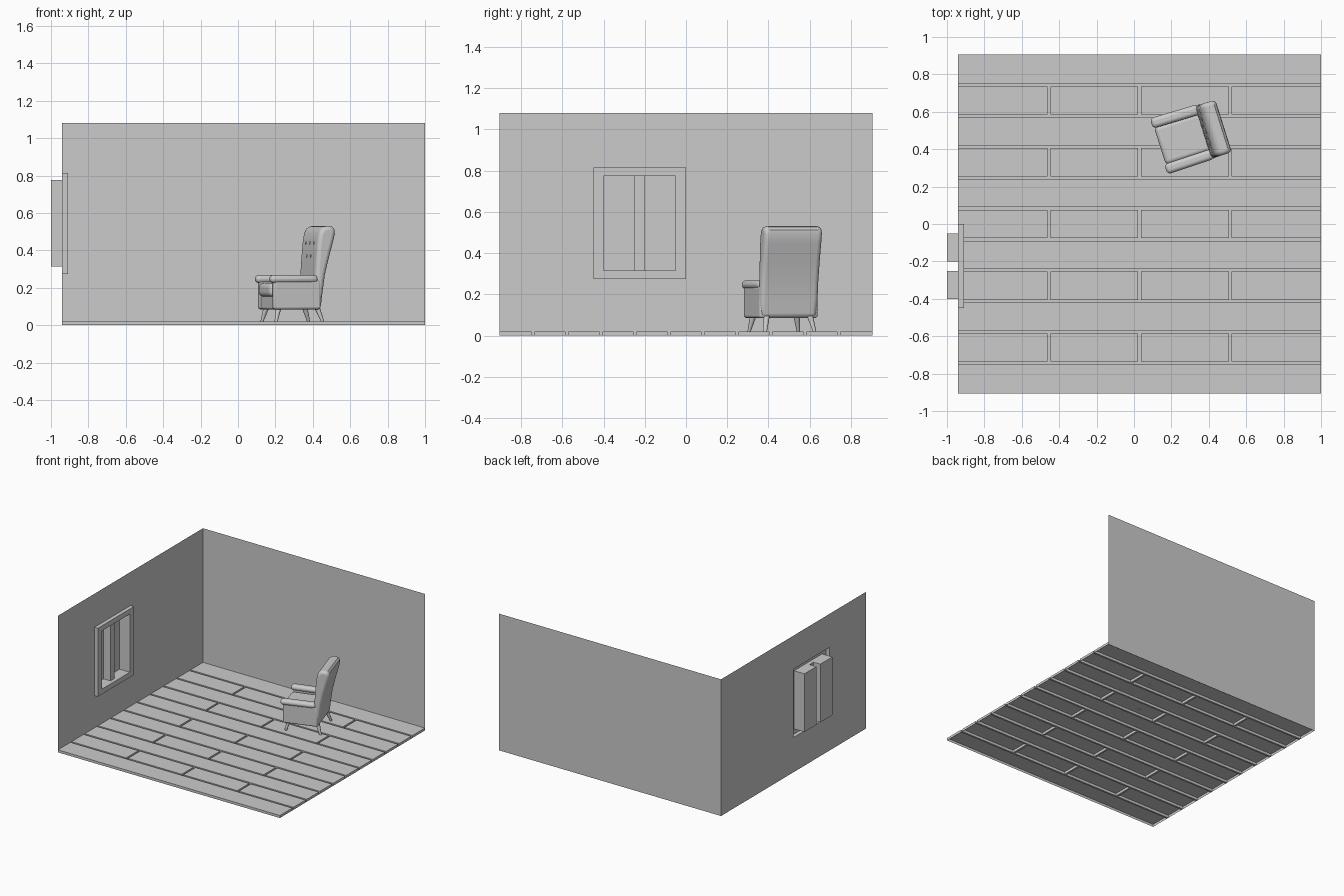
import bpy, bmesh, math
from mathutils import Matrix, Vector

if "Cube" in bpy.data.objects:
    bpy.data.objects.remove(bpy.data.objects["Cube"])


def finish(name, bm, matrix=None, smooth=False, bevel=0.0, segments=4):
    bmesh.ops.remove_doubles(bm, verts=bm.verts, dist=1e-5)
    bmesh.ops.recalc_face_normals(bm, faces=bm.faces)
    mesh = bpy.data.meshes.new(name)
    bm.to_mesh(mesh)
    bm.free()
    ob = bpy.data.objects.new(name, mesh)
    bpy.context.collection.objects.link(ob)
    if matrix is not None:
        ob.matrix_world = matrix
    if bevel:
        m = ob.modifiers.new("bevel", "BEVEL")
        m.width, m.segments, m.limit_method = bevel, segments, "ANGLE"
        m.angle_limit = math.radians(50)
    if smooth:
        for p in mesh.polygons:
            p.use_smooth = True
    return ob


def stepped_sheet(name, us, vs, height, place, rim=None):
    """Thin sheet of cells at different heights, joined by side walls."""
    bm = bmesh.new()

    def quad(*pts):
        bm.faces.new([bm.verts.new(place(*p)) for p in pts])

    def h(i, j):
        if 0 <= i < len(us) - 1 and 0 <= j < len(vs) - 1:
            return height((us[i] + us[i + 1]) / 2, (vs[j] + vs[j + 1]) / 2)
        return rim

    for i in range(-1, len(us) - 1):
        for j in range(-1, len(vs) - 1):
            a = h(i, j)
            if i >= 0 and j >= 0:
                quad((us[i], vs[j], a), (us[i + 1], vs[j], a),
                     (us[i + 1], vs[j + 1], a), (us[i], vs[j + 1], a))
            b, c = h(i + 1, j), h(i, j + 1)
            if j >= 0 and None not in (a, b) and a != b:
                u = us[i + 1]
                quad((u, vs[j], a), (u, vs[j + 1], a), (u, vs[j + 1], b), (u, vs[j], b))
            if i >= 0 and None not in (a, c) and a != c:
                v = vs[j + 1]
                quad((us[i], v, a), (us[i + 1], v, a), (us[i + 1], v, c), (us[i], v, c))
    return finish(name, bm)


X0, X1, Y, TOP, PLANK = -0.94, 1.0, 0.905, 1.08, 0.02

# floor: raised planks with grooves, every second row cut into boards
G = 0.0075
grooves = [-0.7425 + 0.165 * k for k in range(10)]
joints = [-0.455, 0.03, 0.515]


def plank_height(x, y):
    if any(abs(y - g) < G for g in grooves):
        return 0.0
    row = sum(y > g for g in grooves)
    if row % 2 and any(abs(x - q) < G for q in joints):
        return 0.0
    return PLANK


xs = [X0] + [q + s for q in joints for s in (-G, G)] + [X1]
ys = [-Y] + [g + s for g in grooves for s in (-G, G)] + [Y]
stepped_sheet("floor_planks", xs, ys, plank_height, lambda u, v, h: (u, v, h), rim=0.0)


# window wall: frame raised inward, two panes pushed outward
def wall_height(y, z):
    if -0.40 < y < -0.05 and 0.315 < z < 0.775:
        return 0.0 if -0.25 < y < -0.20 else -0.06
    if -0.45 < y < 0.0 and 0.275 < z < 0.815:
        return 0.03
    return 0.0


stepped_sheet("window_wall", [-Y, -0.45, -0.40, -0.25, -0.20, -0.05, 0.0, Y],
              [0, 0.275, 0.315, 0.775, 0.815, TOP], wall_height,
              lambda u, v, h: (X0 + h, u, v))

# plain back wall
stepped_sheet("back_wall", [X0, X1], [0, TOP], lambda u, v: 0.0,
              lambda u, v, h: (u, Y, v))

# armchair: built facing -y, then turned and placed
CHAIR = Matrix.Translation((0.313, 0.472, 0)) @ Matrix.Rotation(math.radians(-72.5), 4, "Z")


def block(name, x, y, z, bevel, segments=4):
    bm = bmesh.new()
    bmesh.ops.create_cube(bm, size=1)
    for v in bm.verts:
        v.co = Vector([(r[0] + r[1]) / 2 + c * (r[1] - r[0]) for r, c in zip((x, y, z), v.co)])
    return finish(name, bm, CHAIR, True, bevel, segments)


block("seat_base", (-0.14, 0.14), (-0.165, 0.09), (0.085, 0.16), 0.01)
block("seat_cushion", (-0.108, 0.108), (-0.183, 0.08), (0.152, 0.225), 0.025, 5)

for side, s in (("left", -1), ("right", 1)):
    # side panel and padded arm
    block(side + "_side_panel", sorted((s * 0.105, s * 0.149)), (-0.172, 0.09), (0.085, 0.24), 0.012)
    arm = block(side + "_arm_pad", sorted((s * 0.1, s * 0.157)), (-0.19, 0.075), (0.225, 0.268), 0.021, 5)
    for v in arm.data.vertices:
        if v.co.y > 0:
            v.co.x -= s * 0.004
    # splayed tapered legs
    for end, y_foot, y_top in (("front", -0.155, -0.135), ("back", 0.108, 0.08)):
        bm = bmesh.new()
        foot, top = Vector((s * 0.126, y_foot, 0.016)), Vector((s * 0.11, y_top, 0.095))
        bmesh.ops.create_cone(bm, cap_ends=True, segments=12, radius1=0.008, radius2=0.016, depth=1)
        for v in bm.verts:
            c = foot.lerp(top, v.co.z + 0.5)
            v.co = Vector((c.x + v.co.x, c.y + v.co.y, c.z))
        finish(f"{side}_{end}_leg", bm, CHAIR)

# reclined back rest from a side profile
profile = [(0.096, 0.085), (0.104, 0.17), (0.118, 0.27), (0.140, 0.36), (0.165, 0.45),
           (0.174, 0.49), (0.172, 0.512), (0.160, 0.526), (0.140, 0.531), (0.115, 0.528),
           (0.095, 0.515), (0.083, 0.49), (0.076, 0.45), (0.068, 0.36), (0.062, 0.27),
           (0.058, 0.17), (0.050, 0.085)]
bm = bmesh.new()
face = bm.faces.new([bm.verts.new((-0.147, y, z)) for y, z in profile])
new = bmesh.ops.extrude_face_region(bm, geom=[face])["geom"]
bmesh.ops.translate(bm, vec=(0.294, 0, 0), verts=[g for g in new if isinstance(g, bmesh.types.BMVert)])
if not face.is_valid or all(face not in e.link_faces for e in bm.edges):
    bm.faces.new([v for v in bm.verts if v.co.x < 0])
for v in bm.verts:
    if v.co.z < 0.1:
        v.co.x *= 0.95
finish("back_rest", bm, CHAIR, True, 0.022, 5)

# tufting buttons
bm = bmesh.new()
for z, row in ((0.44, (-0.07, 0, 0.07)), (0.37, (-0.035, 0.035))):
    y = 0.068 + (z - 0.36) * 0.09
    for x in row:
        bmesh.ops.create_uvsphere(bm, u_segments=12, v_segments=8, radius=0.008,
                                  matrix=Matrix.Translation((x, y, z)) @ Matrix.Diagonal((1, 0.5, 1, 1)))
finish("back_buttons", bm, CHAIR, True)

for ob in bpy.context.collection.objects:
    ob.select_set(True)
    bpy.context.view_layer.objects.active = ob
bpy.ops.object.shade_smooth_by_angle(angle=math.radians(35))
